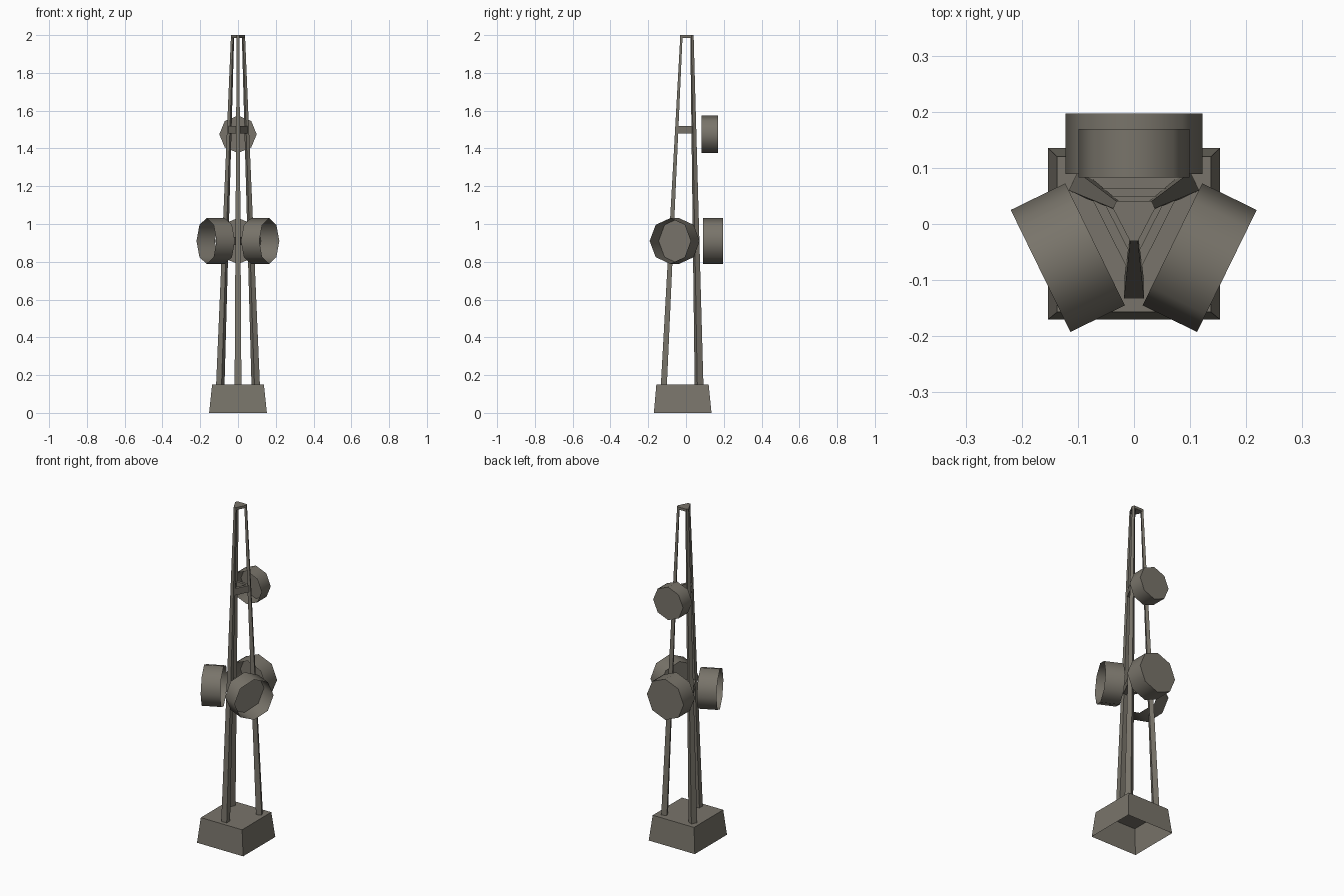
import bpy, bmesh, math
from mathutils import Vector

if "Cube" in bpy.data.objects:
    bpy.data.objects.remove(bpy.data.objects["Cube"])

grey = bpy.data.materials.new("weathered warm grey")
grey.diffuse_color = (0.19, 0.175, 0.145, 1)
grey.use_nodes = True
grey.node_tree.nodes["Principled BSDF"].inputs["Base Color"].default_value = grey.diffuse_color


def make(name, rings, cap_start=True, cap_end=True, smooth=False):
    """Loft a closed skin through a list of equal point rings."""
    bm = bmesh.new()
    vs = [[bm.verts.new(p) for p in r] for r in rings]
    n = len(vs[0])
    for a, b in zip(vs, vs[1:]):
        for i in range(n):
            f = bm.faces.new((a[i], a[(i + 1) % n], b[(i + 1) % n], b[i]))
            f.smooth = smooth
    if cap_start:
        bm.faces.new(vs[0][::-1])
    if cap_end:
        bm.faces.new(vs[-1])
    bmesh.ops.recalc_face_normals(bm, faces=bm.faces)
    me = bpy.data.meshes.new(name)
    bm.to_mesh(me)
    bm.free()
    me.materials.append(grey)
    ob = bpy.data.objects.new(name, me)
    bpy.context.collection.objects.link(ob)
    if smooth:
        for e in me.edges:
            e.use_edge_sharp = False
        bpy.ops.object.select_all(action='DESELECT')
        ob.select_set(True)
        bpy.context.view_layer.objects.active = ob
        bpy.ops.object.shade_smooth_by_angle(angle=math.radians(60))
    return ob


def rect(x, y0, y1, z):
    return [(-x, y0, z), (x, y0, z), (x, y1, z), (-x, y1, z)]


# base block, open underneath
make("base_block", [rect(0.153, -0.17, 0.135, 0), rect(0.137, -0.157, 0.12, 0.15)],
     cap_start=False)

# three tapering legs: outward direction, outer face centre at bottom and top
LEGS = {
    "front_leg": (Vector((0, -1)), Vector((0, -0.133)), Vector((0, -0.03))),
    "back_right_leg": (Vector((0.9, 0.436)), Vector((0.108, 0.076)), Vector((0.034, 0.034))),
    "back_left_leg": (Vector((-0.9, 0.436)), Vector((-0.108, 0.076)), Vector((-0.034, 0.034))),
}


def leg_section(leg, z):
    d, lo, hi = LEGS[leg]
    t = (z - 0.15) / 1.85
    c = lo.lerp(hi, t)
    half = 0.018 + (0.007 - 0.018) * t
    depth = 0.032 + (0.012 - 0.032) * t
    s = Vector((-d.y, d.x)) * half
    pts = [c - s, c + s, c + s - d * depth, c - s - d * depth]
    return [(p.x, p.y, z) for p in pts]


for leg in LEGS:
    make(leg, [leg_section(leg, 0.15), leg_section(leg, 2.0)])

# top plate joining the legs
names = list(LEGS)
plate = [[(x, y, z) for leg in names for x, y, _ in leg_section(leg, 1.99)[:2]]
         for z in (1.985, 2.0)]
make("top_plate", plate)


# cross bars between the legs
def leg_centre(leg, z):
    return sum((Vector(p) for p in leg_section(leg, z)), Vector()) / 4


for level, z, t in (("upper", 1.5, 0.008), ("lower", 0.91, 0.011)):
    for i in range(3):
        a, b = leg_centre(names[i], z), leg_centre(names[(i + 1) % 3], z)
        d = (b - a).normalized()
        s = Vector((-d.y, d.x, 0)) * t
        rings = [[p + s * k + Vector((0, 0, h)) for k, h in
                  ((-1, -0.02), (1, -0.02), (1, 0.02), (-1, 0.02))] for p in (a, b)]
        make(f"{level}_cross_bar_{i + 1}", rings)


# eight-sided antenna drums, lofted from the inner to the outer end
def drum(name, centre, out, r, length, cap_in, cap_out):
    c, d = Vector(centre), Vector(out).normalized()
    s, up = Vector((-d.y, d.x, 0)), Vector((0, 0, 1))
    rings = [[c + d * k + (s * math.cos(a) + up * math.sin(a)) * r
              for a in (math.tau * i / 8 for i in range(8))]
             for k in (-length / 2, length / 2)]
    make(name, rings, cap_in, cap_out, smooth=True)


drum("upper_back_drum", (0, 0.126, 1.475), (0, 1, 0), 0.099, 0.087, False, True)
drum("lower_back_drum", (0, 0.143, 0.91), (0, 1, 0), 0.122, 0.107, False, True)
drum("front_right_drum", (0.117, -0.06, 0.91), (0.9, -0.44, 0), 0.121, 0.108, True, False)
drum("front_left_drum", (-0.118, -0.06, 0.91), (-0.9, -0.44, 0), 0.121, 0.108, False, False)
